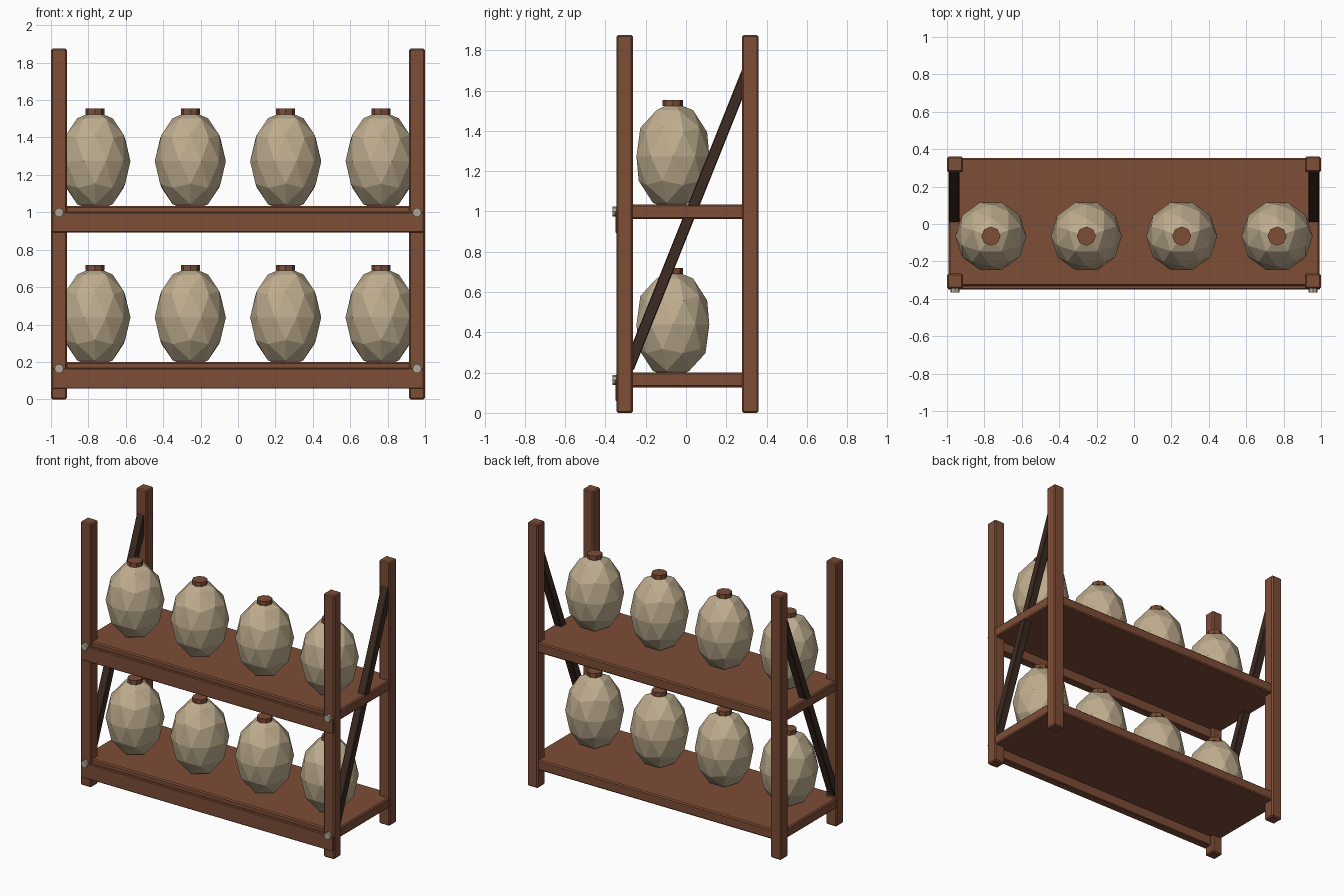
import bpy, math
from mathutils import Vector

if "Cube" in bpy.data.objects:
    bpy.data.objects.remove(bpy.data.objects["Cube"])


def material(name, rgb):
    m = bpy.data.materials.new(name)
    m.diffuse_color = (*rgb, 1)
    m.use_nodes = True
    m.node_tree.nodes["Principled BSDF"].inputs["Base Color"].default_value = m.diffuse_color
    return m


WOOD = material("brown wood", (0.205, 0.074, 0.038))
DARK = material("dark wood", (0.047, 0.024, 0.016))
CLAY = material("pale clay", (0.52, 0.42, 0.275))
METAL = material("dull metal", (0.42, 0.39, 0.30))


def finish(name, mat):
    ob = bpy.context.object
    ob.name = name
    ob.data.materials.append(mat)
    return ob


def box(name, lo, hi, mat, bevel=0.008):
    """Chamfered box between two corners."""
    lo, hi = Vector(lo), Vector(hi)
    bpy.ops.mesh.primitive_cube_add(size=1, location=(lo + hi) / 2)
    ob = finish(name, mat)
    ob.scale = hi - lo
    bpy.ops.object.transform_apply(location=False, rotation=False, scale=True)
    mod = ob.modifiers.new("chamfer", "BEVEL")
    mod.width = bevel
    mod.segments = 1
    return ob


def cylinder(name, radius, depth, sides, loc, mat, rot=(0, 0, 0)):
    bpy.ops.mesh.primitive_cylinder_add(vertices=sides, radius=radius, depth=depth,
                                        location=loc, rotation=rot)
    return finish(name, mat)


# Corner posts and diagonal side braces
for side in (-1, 1):
    x0, x1 = sorted((side * 0.915, side * 0.999))
    box("front_post", (x0, -0.346, 0), (x1, -0.264, 1.875), WOOD)
    box("back_post", (x0, 0.277, 0), (x1, 0.36, 1.875), WOOD)

    start, end = Vector((0, -0.285, 0.222)), Vector((0, 0.312, 1.715))
    length = (end - start).length
    brace = box("side_brace", (-0.028, -0.0275, -length / 2),
                (0.028, 0.0275, length / 2), DARK, 0.004)
    brace.location = (start + end) / 2 + Vector((side * 0.962, 0, 0))
    brace.rotation_euler.x = -math.atan2(end.y - start.y, end.z - start.z)

# Two loaded levels, measured from the top surface of each shelf
for top in (0.2, 1.035):
    box("shelf", (-0.993, -0.332, top - 0.073), (0.993, 0.352, top), WOOD)
    box("front_rail", (-0.995, -0.35, top - 0.143), (0.995, -0.29, top - 0.033), WOOD, 0.005)

    for x in (-0.957, 0.957):
        cylinder("bolt", 0.025, 0.03, 8, (x, -0.35, top - 0.036), METAL,
                 (math.pi / 2, 0, 0))

    for i in range(4):
        x = -0.765 + 0.51 * i
        # Faceted jar with an octagonal stopper
        bpy.ops.mesh.primitive_ico_sphere_add(subdivisions=2, radius=1,
                                              location=(x, -0.065, top + 0.238),
                                              rotation=(0, 0, math.pi / 2))
        finish("jar", CLAY).scale = (0.19, 0.19, 0.27)
        cylinder("stopper", 0.051, 0.03, 8, (x, -0.065, top + 0.504), WOOD)
